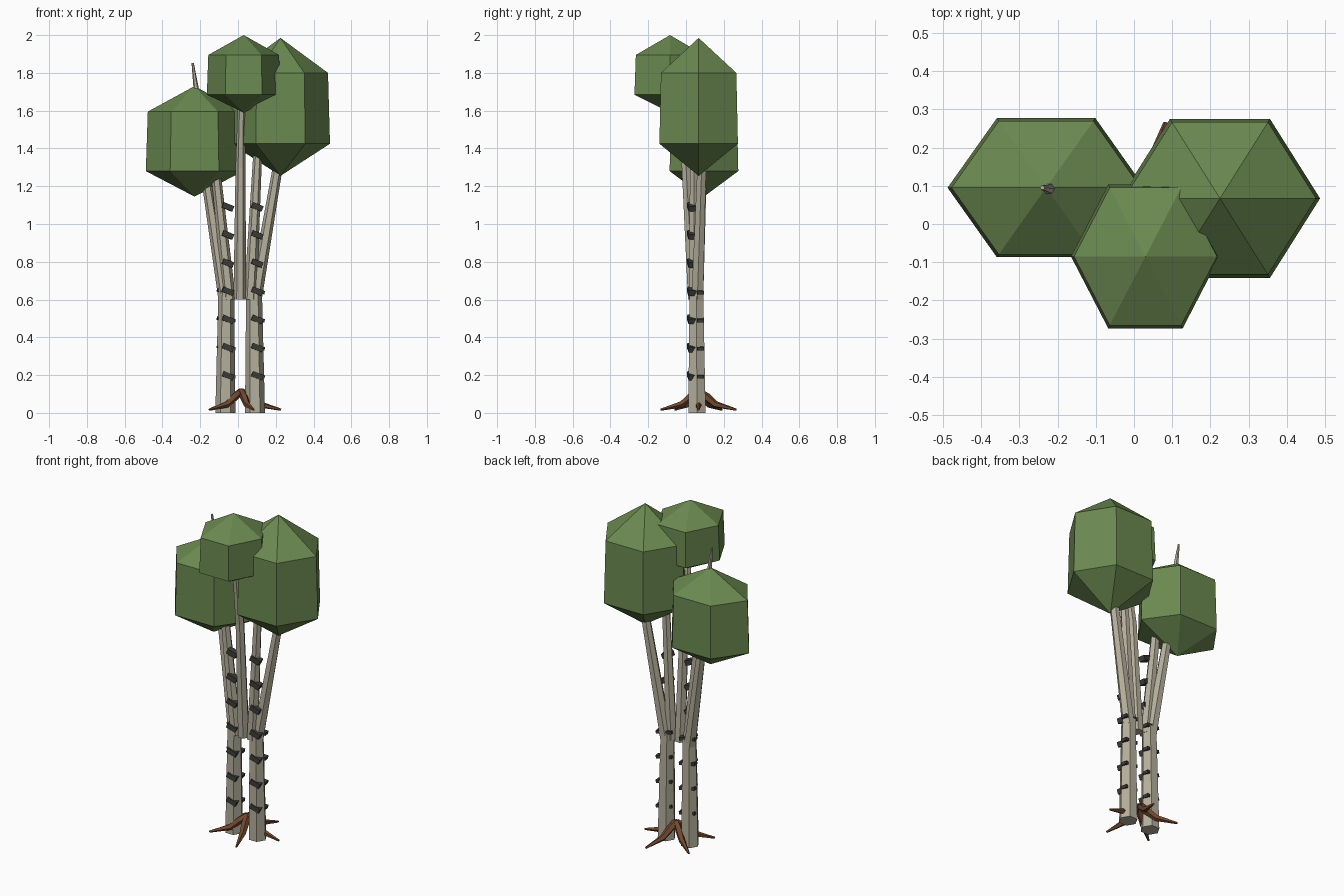
import bpy, bmesh, math
from mathutils import Vector, Matrix, Euler

if "Cube" in bpy.data.objects:
    bpy.data.objects.remove(bpy.data.objects["Cube"])


def material(name, rgb):
    m = bpy.data.materials.new(name)
    m.diffuse_color = (*rgb, 1)
    m.use_nodes = True
    m.node_tree.nodes["Principled BSDF"].inputs["Base Color"].default_value = m.diffuse_color
    return m


LEAF = material("leaf green", (0.145, 0.25, 0.08))
BARK = material("pale bark", (0.46, 0.43, 0.33))
MARK = material("dark bark mark", (0.045, 0.045, 0.04))
ROOT = material("root brown", (0.17, 0.065, 0.028))


def finish(bm, name, mat):
    bmesh.ops.recalc_face_normals(bm, faces=bm.faces)
    me = bpy.data.meshes.new(name)
    bm.to_mesh(me)
    bm.free()
    me.materials.append(mat)
    ob = bpy.data.objects.new(name, me)
    bpy.context.collection.objects.link(ob)
    return ob


def skin(bm, rings):
    for a, b in zip(rings, rings[1:]):
        n = len(a)
        for i in range(n):
            bm.faces.new((a[i], a[(i + 1) % n], b[(i + 1) % n], b[i]))


def tube(name, points, radii, mat, sides=6, flat_ends=True):
    """Tapered low-poly tube; rings lie level, or across the path."""
    bm = bmesh.new()
    pts = [Vector(p) for p in points]
    rings = []
    for i, (p, r) in enumerate(zip(pts, radii)):
        d = pts[min(i + 1, len(pts) - 1)] - pts[max(i - 1, 0)]
        q = Matrix.Identity(3) if flat_ends else d.to_track_quat('Z', 'Y').to_matrix()
        rings.append([bm.verts.new(p + q @ Vector((r * math.cos(t), r * math.sin(t), 0)))
                      for t in (math.tau * k / sides for k in range(sides))])
    skin(bm, rings)
    bm.faces.new(rings[0])
    bm.faces.new(rings[-1])
    return finish(bm, name, mat)


def crown(name, cx, cy, rx, ry, z):
    """Six-sided leaf mass: bottom tip, two rings, top tip."""
    bm = bmesh.new()
    rings = []
    for h, s in ((z[1], 1.0), (z[2], 0.96)):
        rings.append([bm.verts.new((cx + s * rx * math.cos(k * math.pi / 3),
                                    cy + s * ry * math.sin(k * math.pi / 3), h))
                      for k in range(6)])
    skin(bm, rings)
    for ring, h in ((rings[0], z[0]), (rings[1], z[3])):
        tip = bm.verts.new((cx, cy, h))
        for i in range(6):
            bm.faces.new((ring[i], ring[(i + 1) % 6], tip))
    return finish(bm, name, LEAF)


# Leaf crowns
crown("left_crown", -0.23, 0.095, 0.258, 0.21, (1.145, 1.28, 1.595, 1.73))
crown("right_crown", 0.225, 0.067, 0.262, 0.24, (1.255, 1.425, 1.80, 1.985))
crown("front_crown", 0.03, -0.085, 0.195, 0.217, (1.59, 1.685, 1.895, 2.0))

# Twin lower trunks
tube("left_trunk", [(-0.067, 0.058, 0), (-0.062, 0.055, 0.64)], [0.053, 0.042], BARK)
tube("right_trunk", [(0.09, 0.058, 0), (0.085, 0.055, 0.64)], [0.053, 0.042], BARK)

# Outer and inner stems rising into the crowns
tube("left_outer_stem", [(-0.068, 0.06, 0.6), (-0.165, 0.085, 1.22), (-0.20, 0.09, 1.5)],
     [0.036, 0.027, 0.02], BARK)
tube("right_outer_stem", [(0.09, 0.06, 0.6), (0.205, 0.082, 1.27), (0.225, 0.075, 1.5)],
     [0.036, 0.027, 0.02], BARK)
tube("left_inner_stem", [(-0.045, 0.045, 0.6), (-0.115, 0.045, 1.25), (-0.15, 0.06, 1.45)],
     [0.034, 0.026, 0.02], BARK)
tube("right_inner_stem", [(0.065, 0.045, 0.6), (0.102, 0.042, 1.33), (0.115, 0.045, 1.5)],
     [0.034, 0.024, 0.02], BARK)
tube("centre_stem", [(0.01, 0.04, 0.6), (0.013, 0.0, 1.3), (0.02, -0.06, 1.72)],
     [0.034, 0.026, 0.018], BARK)
tube("top_twig", [(-0.205, 0.09, 1.5), (-0.222, 0.092, 1.72), (-0.24, 0.095, 1.853)],
     [0.02, 0.014, 0.006], BARK)


# Dark bark marks: tilted blocks up the front of each trunk
def block(bm, loc, size, tilt):
    m = Matrix.LocRotScale(Vector(loc), Euler((0, tilt, 0.15)), Vector(size))
    bmesh.ops.create_cube(bm, size=1, matrix=m)


for side, x in (("left", -0.055), ("right", 0.1)):
    bm = bmesh.new()
    for i in range(7):
        z = 0.197 + i * 0.149
        block(bm, (x, 0.03, z), (0.06, 0.04, 0.03), 0.38)
        if i < 4:  # small side chips on the thick lower trunk
            block(bm, (x - 0.008, 0.07, z), (0.096, 0.035, 0.018), 0.15)
    finish(bm, side + "_bark_marks", MARK)

# Five spreading roots
for i in range(5):
    a = math.tau * i / 5
    c, s = math.cos(a), math.sin(a)
    path = [(0.018 + r * c, 0.066 + r * s, z)
            for r, z in ((0.0, 0.115), (0.045, 0.085), (0.095, 0.045), (0.21, 0.017))]
    tube(f"root_{i + 1}", path, [0.018, 0.022, 0.018, 0.006], ROOT, 5, False)
